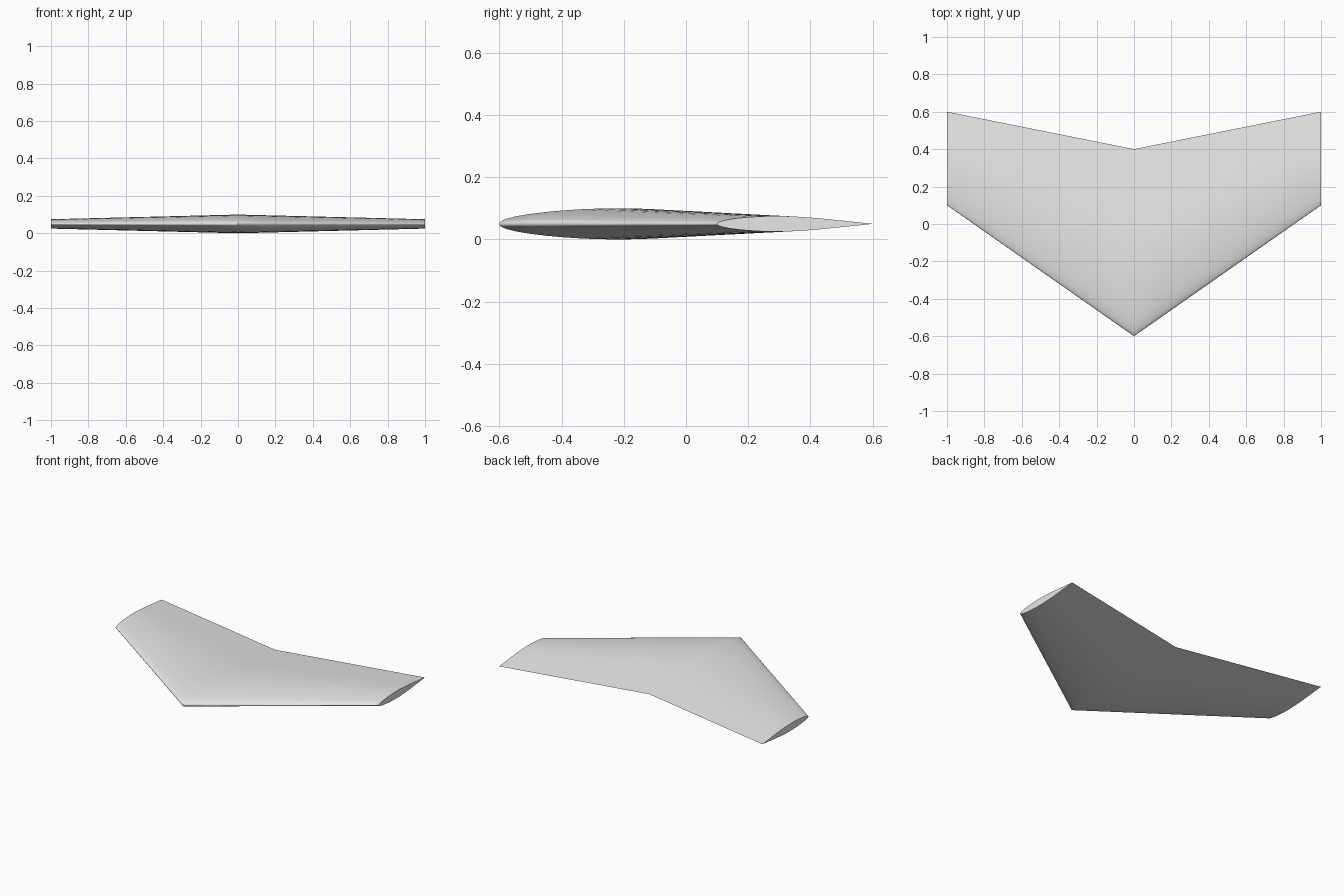
import bpy
import bmesh
import math

default_cube = bpy.data.objects.get("Cube")
if default_cube:
    bpy.data.objects.remove(default_cube, do_unlink=True)

# Symmetric aerofoil, (chord %, half thickness %) from nose to tail
PROFILE = [(0, 0), (.2, .52), (.5, .80), (1.25, 1.23), (2.5, 1.69), (5, 2.33),
           (7.5, 2.81), (10, 3.20), (15, 3.81), (20, 4.27), (25, 4.61),
           (30, 4.84), (35, 4.97), (40, 5), (45, 4.89), (50, 4.68), (55, 4.39),
           (60, 4.02), (65, 3.60), (70, 3.13), (75, 2.62), (80, 2.10),
           (90, 1.06), (100, 0)]
MID_HEIGHT = 0.05
ROOT_NOSE, ROOT_CHORD = -0.6, 1.0
TIP_NOSE, TIP_CHORD = 0.1, 0.5
SPAN_STEPS = 8


def make_material(name, colour):
    material = bpy.data.materials.new(name)
    material.use_nodes = True
    material.diffuse_color = colour
    shader = material.node_tree.nodes["Principled BSDF"]
    shader.inputs["Base Color"].default_value = colour
    return material


def section(bm, x):
    """Closed ring of vertices at one station along the span."""
    t = abs(x)
    nose = ROOT_NOSE + (TIP_NOSE - ROOT_NOSE) * t
    chord = ROOT_CHORD + (TIP_CHORD - ROOT_CHORD) * t
    upper = [(c, h) for c, h in PROFILE]
    lower = [(c, -h) for c, h in reversed(PROFILE[1:-1])]
    return [bm.verts.new((x, nose + chord * c / 100,
                          MID_HEIGHT + chord * h / 100))
            for c, h in upper + lower]


# Loft the swept, tapered wing from tip to tip
bm = bmesh.new()
rings = [section(bm, i / SPAN_STEPS)
         for i in range(-SPAN_STEPS, SPAN_STEPS + 1)]
for a, b in zip(rings, rings[1:]):
    for i in range(len(a)):
        j = (i + 1) % len(a)
        bm.faces.new((a[i], a[j], b[j], b[i]))

# Flat tip caps
bm.faces.new(rings[0])
bm.faces.new(rings[-1])
bmesh.ops.recalc_face_normals(bm, faces=bm.faces)

mesh = bpy.data.meshes.new("swept_wing")
bm.to_mesh(mesh)
bm.free()
mesh.materials.append(make_material("light grey", (0.8, 0.8, 0.8, 1)))
wing = bpy.data.objects.new("swept_wing", mesh)
bpy.context.collection.objects.link(wing)

# Smooth skin with crisp tips and trailing edge
bpy.ops.object.select_all(action="DESELECT")
wing.select_set(True)
bpy.context.view_layer.objects.active = wing
bpy.ops.object.shade_smooth_by_angle(angle=math.radians(40))
for edge in mesh.edges:
    if all(abs(mesh.vertices[v].co.y - (0.4 + 0.2 * abs(mesh.vertices[v].co.x)))
           < 0.001 for v in edge.vertices):
        edge.use_edge_sharp = True
